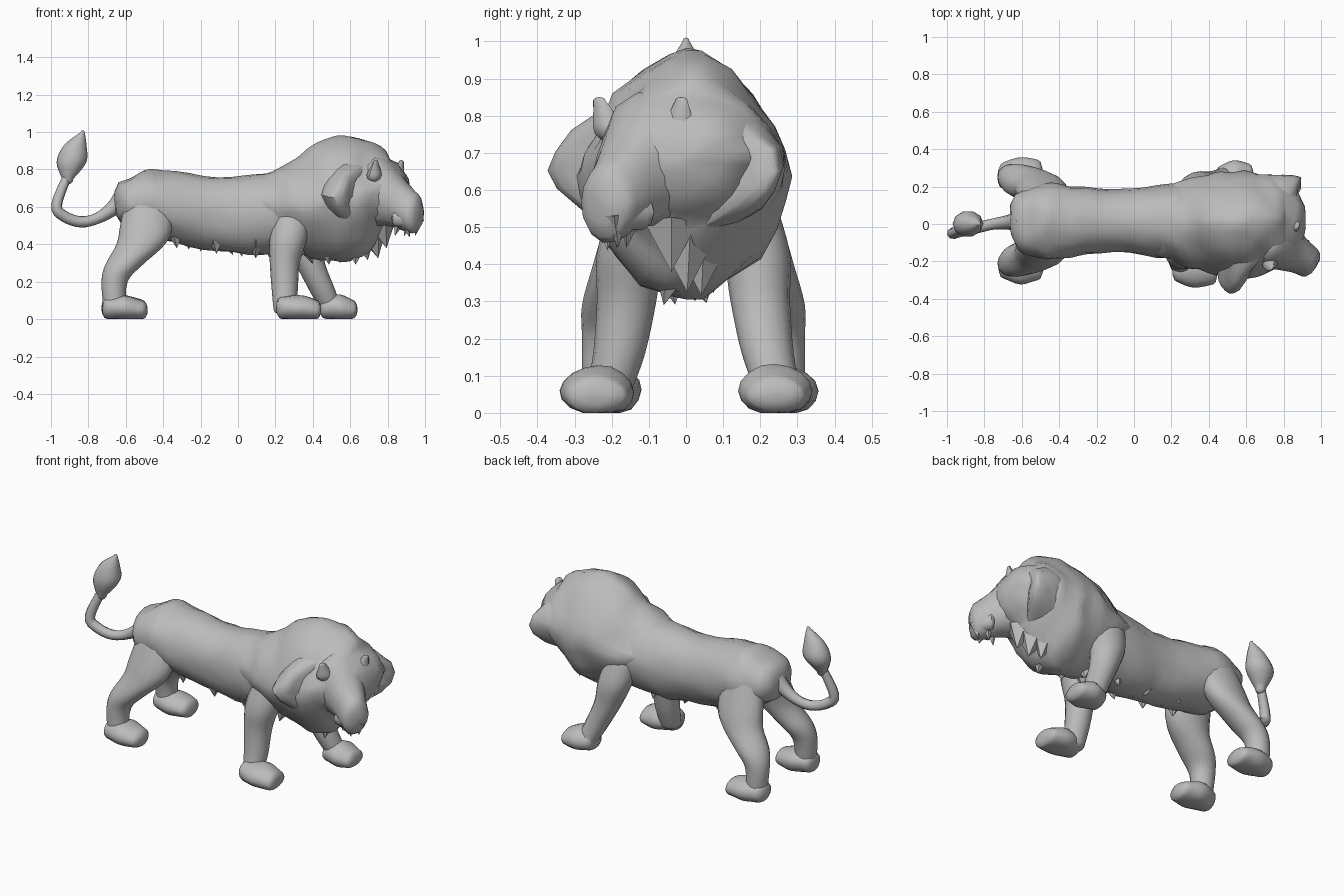
import bpy, bmesh, math, random
from mathutils import Vector, noise

random.seed(4)
if "Cube" in bpy.data.objects:
    bpy.data.objects.remove(bpy.data.objects["Cube"])

grey = (.5, .5, .5, 1)
stone = bpy.data.materials.new("plain_grey")
stone.use_nodes = True
stone.diffuse_color = grey
stone.node_tree.nodes["Principled BSDF"].inputs["Base Color"].default_value = grey


def shade(obj, angle):
    bpy.ops.object.select_all(action="DESELECT")
    obj.select_set(True)
    bpy.context.view_layer.objects.active = obj
    bpy.ops.object.shade_smooth_by_angle(angle=math.radians(angle))
    return obj


def finish(name, bm, angle=50):
    bmesh.ops.recalc_face_normals(bm, faces=bm.faces)
    mesh = bpy.data.meshes.new(name)
    bm.to_mesh(mesh)
    bm.free()
    mesh.materials.append(stone)
    obj = bpy.data.objects.new(name, mesh)
    bpy.context.collection.objects.link(obj)
    return shade(obj, angle)


def spline(stations, steps=4):
    """Smooth path through the stations."""
    pts = [Vector(s) for s in stations]
    ends = [pts[0]] + pts + [pts[-1]]
    path = []
    for before, start, stop, after in zip(ends, ends[1:], ends[2:], ends[3:]):
        lean_in, lean_out = (stop - before) / 2, (after - start) / 2
        for k in range(steps):
            t = k / steps
            ease = t * t * (3 - 2 * t)
            path.append(start.lerp(stop, ease) + lean_in * t * (1 - t) ** 2
                        - lean_out * t * t * (1 - t))
    return path + [pts[-1]]


def rounded(station, axis, depth):
    """Shrinking rings that close an end as a dome."""
    reach = depth * min(station[3:])
    for degrees in (30, 60, 85):
        angle = math.radians(degrees)
        ring = station.copy()
        ring["xyz".index(axis)] += reach * math.sin(angle)
        ring[3] *= math.cos(angle)
        ring[4] *= math.cos(angle)
        yield ring


def loft(name, axis, stations, segments=16, rough=0, dome=.5, pinch=0):
    """Skin oval rings; a station is x, y, z and two radii. Pinch makes ovals pointed."""
    path = spline(stations)
    way = 1 if path[-1]["xyz".index(axis)] > path[0]["xyz".index(axis)] else -1
    path = (list(rounded(path[0], axis, -way * dome))[::-1] + path
            + list(rounded(path[-1], axis, way * dome)))
    bm = bmesh.new()
    rings = []
    for x, y, z, wide, tall in path:
        ring = []
        for k in range(segments):
            angle = math.tau * k / segments
            u, v = math.cos(angle), math.sin(angle)
            u, v = wide * u * abs(u) ** pinch, tall * v * abs(v) ** pinch
            co = Vector((x, y + u, z + v) if axis == "x" else (x + u, y + v, z))
            co += noise.noise_vector(co * 9) * rough
            co.z = max(co.z, 0)
            ring.append(bm.verts.new(co))
        rings.append(ring)
    for low, high in zip(rings, rings[1:]):
        for k in range(segments):
            bm.faces.new((low[k - 1], low[k], high[k], high[k - 1]))
    bm.faces.new(rings[0])
    bm.faces.new(rings[-1])
    return finish(name, bm)


def trunk(name, stations, **options):
    """Loft along x on the centre line; a station is x, z and two radii."""
    return loft(name, "x", [(x, 0, z, wide, tall) for x, z, wide, tall in stations], **options)


def tufts(name, spots, radius, length):
    """Ragged locks of hair hanging down."""
    bm = bmesh.new()
    for spot in spots:
        way = Vector((random.uniform(-.3, .3), random.uniform(-.3, .3), -1))
        size = random.uniform(.8, 1.2)
        turn = way.to_track_quat("Z", "Y").to_matrix()
        lock = bmesh.ops.create_cone(bm, cap_ends=True, segments=5, radius1=radius * size,
                                     radius2=0, depth=length * size)["verts"]
        bmesh.ops.rotate(bm, matrix=turn, verts=lock)
        bmesh.ops.translate(bm, vec=spot, verts=lock)
    return finish(name, bm, 30)


def leg(name, side, stations, stride=0, shift=0):
    """Round limb; stride moves the lower end forward, shift moves it all outward."""
    loft(name, "z", [(x + stride * (.6 - z), side * (y + shift), z, thick, min(thick, .09))
                     for x, y, z, thick in stations])


def paw(name, heel, y, length):
    toe = heel + length
    loft(name, "x", [(heel + .03, y, .06, .07, .06), (heel + length / 2, y, .06, .1, .07),
                     (toe - .03, y, .05, .08, .05)], rough=.008)


# Torso and the mane over shoulders and chest
trunk("torso", [(-.6, .62, .17, .12), (-.5, .62, .2, .18), (-.4, .61, .2, .19),
                (-.1, .56, .17, .2), (.2, .57, .2, .22), (.5, .6, .2, .2)],
      segments=20, rough=.015).location.y = .015
trunk("mane", [(.15, .62, .18, .17), (.3, .61, .24, .25), (.47, .64, .28, .33),
               (.6, .64, .29, .34), (.72, .66, .26, .28), (.82, .69, .21, .18)],
      segments=24, rough=.025, pinch=.3)

# Head group, turned towards the right side
turned = [
    trunk("face_ruff", [(-.2, .65, .24, .18), (-.12, .66, .32, .21), (-.03, .66, .36, .2),
                        (.01, .66, .32, .18)], segments=20, rough=.025, dome=.05, pinch=.15),
    trunk("head", [(0, .68, .15, .18), (.08, .68, .14, .18), (.18, .62, .1, .14),
                   (.26, .57, .08, .11)], segments=14, rough=.01),
    tufts("beard", [(.17 + .03 * i, (i % 2 - .5) / 20, .49) for i in range(4)], .04, .1)]
for side, word in ((1, "left"), (-1, "right")):
    turned.append(loft(word + "_ear", "z", [(.08, side * .11, .77, .04, .05),
                                            (.1, side * .13, .84, .01, .02)], 8, dome=1))
    turned.append(loft(word + "_cheek", "x", [(.19, side * .05, .54, .05, .05),
                                              (.25, side * .03, .54, .04, .05)], 10))
for obj in turned:
    obj.location = (.72, -.07, 0)
    obj.rotation_euler.z = math.radians(-32)

# Ragged hair under chest and belly
tufts("chest_tufts", [(.33 + i / 20, (i * 2 % 3 - 1) / 25, .37 + max(0, i - 6) ** 2 / 120)
                      for i in range(10)], .08, .14)
tufts("belly_tufts", [(-.33 + i / 14, (i * 2 % 3 - 1) / 16, .43 - i / 120)
                      for i in range(8)], .07, .12)

# Legs: the left foreleg steps forward and the left side stands wider
fore = [(.3, .11, .57, .1), (.27, .15, .43, .1), (.25, .16, .3, .08),
        (.25, .18, .16, .07), (.25, .21, .05, .06)]
hind = [(-.48, .07, .66, .12), (-.49, .13, .5, .14), (-.52, .16, .4, .13),
        (-.61, .19, .29, .1), (-.66, .21, .2, .07), (-.66, .22, .06, .06)]
for side, word, stride, shift in ((1, "left", .45, .04), (-1, "right", 0, 0)):
    leg(word + "_front_leg", side, fore, stride, shift)
    paw(word + "_front_paw", .2 + stride * .53, side * .24, .25 - stride / 10)
    leg(word + "_hind_leg", side, hind, shift=shift)
    paw(word + "_hind_paw", -.73, side * (.22 + shift), .25)

# Tail with its brush
curve = bpy.data.curves.new("tail", "CURVE")
curve.dimensions = "3D"
curve.bevel_depth = .03
curve.bevel_resolution = 2
curve.use_fill_caps = True
path = spline([(-.58, .02, .7, 2), (-.66, .01, .6, 1.4), (-.75, 0, .54, 1), (-.84, -.02, .52, 1),
               (-.93, -.04, .55, 1), (-.97, -.05, .61, 1), (-.91, -.02, .77, .8)])
line = curve.splines.new("POLY")
line.points.add(len(path) - 1)
for point, (x, y, z, thickness) in zip(line.points, path):
    point.co = (x, y, z, 1)
    point.radius = thickness
curve.materials.append(stone)
tail = bpy.data.objects.new("tail", curve)
bpy.context.collection.objects.link(tail)
bpy.ops.object.select_all(action="DESELECT")
tail.select_set(True)
bpy.context.view_layer.objects.active = tail
bpy.ops.object.convert(target="MESH")
shade(bpy.context.object, 50)
loft("tail_brush", "z", [(-.91, -.02, .75, .03, .03), (-.89, 0, .84, .08, .07),
                         (-.87, 0, .93, .06, .05), (-.83, 0, 1, .01, .01)], 10, dome=1)
